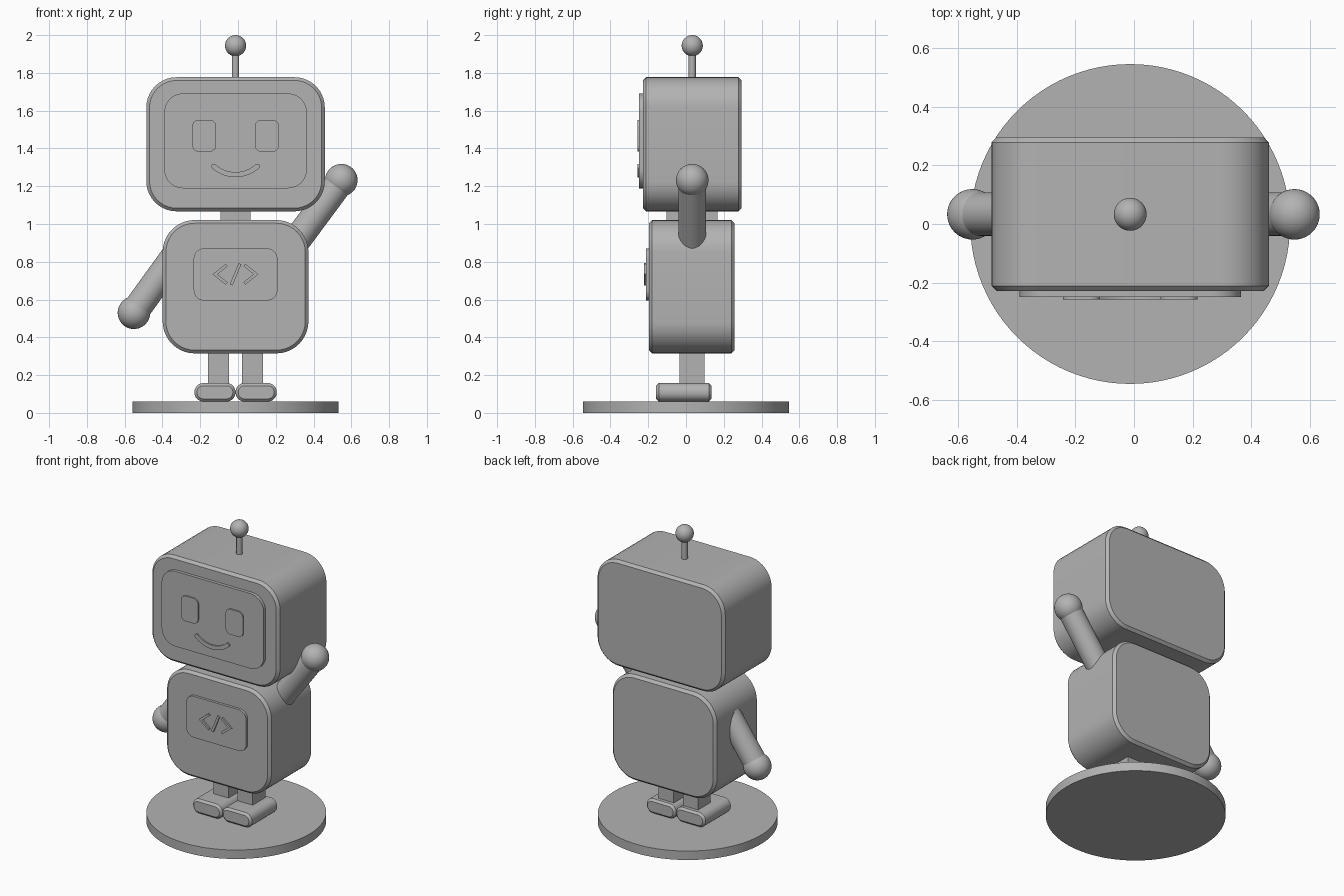
import bpy
import bmesh
from math import sin, cos, pi, radians
from mathutils import Vector

cube = bpy.data.objects.get("Cube")
if cube:
    bpy.data.objects.remove(cube)

CX, CY = -0.013, 0.033  # middle of the robot

grey = bpy.data.materials.new("plain_grey")
grey.use_nodes = True
GREY = (0.45, 0.45, 0.45, 1)
grey.diffuse_color = GREY
grey.node_tree.nodes["Principled BSDF"].inputs["Base Color"].default_value = GREY


def finish(name, bm):
    """Turn a bmesh into a smooth-shaded object with sharp edges kept."""
    bmesh.ops.recalc_face_normals(bm, faces=bm.faces)
    mesh = bpy.data.meshes.new(name)
    bm.to_mesh(mesh)
    bm.free()
    mesh.materials.append(grey)
    obj = bpy.data.objects.new(name, mesh)
    bpy.context.collection.objects.link(obj)
    bpy.ops.object.select_all(action='DESELECT')
    obj.select_set(True)
    bpy.context.view_layer.objects.active = obj
    bpy.ops.object.shade_smooth_by_angle(angle=radians(30))
    return obj


def rounded_rect(x, z, w, h, r, steps=10):
    """Outline in the x-z plane with round corners."""
    pts = []
    for i, (sx, sz) in enumerate([(1, 1), (-1, 1), (-1, -1), (1, -1)]):
        for k in range(steps + 1):
            a = (i + k / steps) * pi / 2
            pts.append((x + sx * (w / 2 - r) + r * cos(a),
                        z + sz * (h / 2 - r) + r * sin(a)))
    return pts


def stroke(path, width, round_ends=False):
    """Outline of a constant-width line along a path."""
    p = [Vector(q) for q in path]
    left, right = [], []
    for i, q in enumerate(p):
        a = (q - p[i - 1]).normalized() if i else (p[1] - q).normalized()
        b = (p[i + 1] - q).normalized() if i < len(p) - 1 else a
        t = (a + b).normalized()
        n = Vector((-t.y, t.x)) * (width / 2 / max(t.dot(a), 0.3))
        left.append(q + n)
        right.append(q - n)

    def cap(centre, start):
        if not round_ends:
            return []
        v = start - centre
        out = []
        for k in range(1, 6):
            a = -pi * k / 6
            out.append(centre + Vector((v.x * cos(a) - v.y * sin(a),
                                        v.x * sin(a) + v.y * cos(a))))
        return out
    return left + cap(p[-1], left[-1]) + right[::-1] + cap(p[0], right[0])


def prism(name, outline, front, back, chamfer=0):
    """Extrude an x-z outline from front to back, with chamfered rims."""
    bm = bmesh.new()
    face = bm.faces.new([bm.verts.new((x, front, z)) for x, z in outline])
    rim = list(face.edges)
    new = bmesh.ops.extrude_face_region(bm, geom=[face], use_keep_orig=True)["geom"]
    bmesh.ops.translate(bm, vec=(0, back - front, 0),
                        verts=[g for g in new if isinstance(g, bmesh.types.BMVert)])
    rim += [g for g in new if isinstance(g, bmesh.types.BMEdge)]
    if chamfer:
        bmesh.ops.bevel(bm, geom=rim, offset=chamfer, segments=1, affect='EDGES')
    return finish(name, bm)


def box(name, x, z, w, h, front, back):
    corners = [(x + sx * w / 2, z + sz * h / 2)
               for sx, sz in [(1, 1), (-1, 1), (-1, -1), (1, -1)]]
    return prism(name, corners, front, back)


def rod(name, start, end, radius, sides=48):
    start, end = Vector(start), Vector(end)
    bm = bmesh.new()
    bmesh.ops.create_cone(bm, cap_ends=True, segments=sides, radius1=radius,
                          radius2=radius, depth=(end - start).length)
    turn = (end - start).to_track_quat('Z', 'Y').to_matrix().to_4x4()
    bm.transform(turn)
    bmesh.ops.translate(bm, verts=bm.verts, vec=(start + end) / 2)
    return finish(name, bm)


def ball(name, centre, radius):
    bm = bmesh.new()
    bmesh.ops.create_uvsphere(bm, u_segments=40, v_segments=24, radius=radius)
    bmesh.ops.translate(bm, verts=bm.verts, vec=centre)
    return finish(name, bm)


# Stand
rod("stand", (CX, 0, 0), (CX, 0, 0.06), 0.545, 96)

# Head, body and neck
prism("head", rounded_rect(CX, 1.422, 0.945, 0.71, 0.16), -0.228, 0.295, 0.017)
prism("body", rounded_rect(CX, 0.668, 0.772, 0.706, 0.17), -0.196, 0.258, 0.017)
box("neck", CX, 1.04, 0.16, 0.12, -0.102, 0.167)

# Antenna
rod("antenna_stem", (CX, CY, 1.75), (CX, CY, 1.93), 0.019, 24)
ball("antenna_ball", (CX, CY, 1.944), 0.056)

# Face
prism("face_screen", rounded_rect(CX, 1.44, 0.755, 0.502, 0.1), -0.249, -0.22)
smile = []
for k in range(17):
    a = radians(-42 + 84 * k / 16)
    smile.append((CX + 0.172 * sin(a), 1.433 - 0.172 * cos(a)))
prism("smile", stroke(smile, 0.027, True), -0.258, -0.24)

# Chest panel with its slanted bar
prism("chest_panel", rounded_rect(CX, 0.733, 0.443, 0.276, 0.055), -0.213, -0.19)
prism("panel_bar", stroke([(CX - 0.023, 0.677), (CX + 0.023, 0.79)], 0.016), -0.223, -0.205)

# Mirrored parts
for side, s in (("left", 1), ("right", -1)):
    prism(side + "_eye", rounded_rect(CX + s * 0.166, 1.467, 0.127, 0.169, 0.035),
          -0.258, -0.24)
    chevron = [(CX + s * 0.047, 0.783), (CX + s * 0.108, 0.734), (CX + s * 0.047, 0.685)]
    prism(side + "_panel_chevron", stroke(chevron, 0.016), -0.223, -0.205)
    box(side + "_leg", CX + s * 0.09, 0.235, 0.111, 0.2, -0.034, 0.099)
    prism(side + "_foot", rounded_rect(CX + s * 0.109, 0.109, 0.217, 0.097, 0.046),
          -0.158, 0.135, 0.014)

# Raised left arm and lowered right arm
for side, hand, shoulder in (("left", (0.547, CY, 1.232), (0.249, CY, 0.83)),
                             ("right", (-0.551, CY, 0.53), (-0.258, CY, 0.935))):
    rod(side + "_arm", shoulder, hand, 0.074)
    ball(side + "_hand", hand, 0.086)
